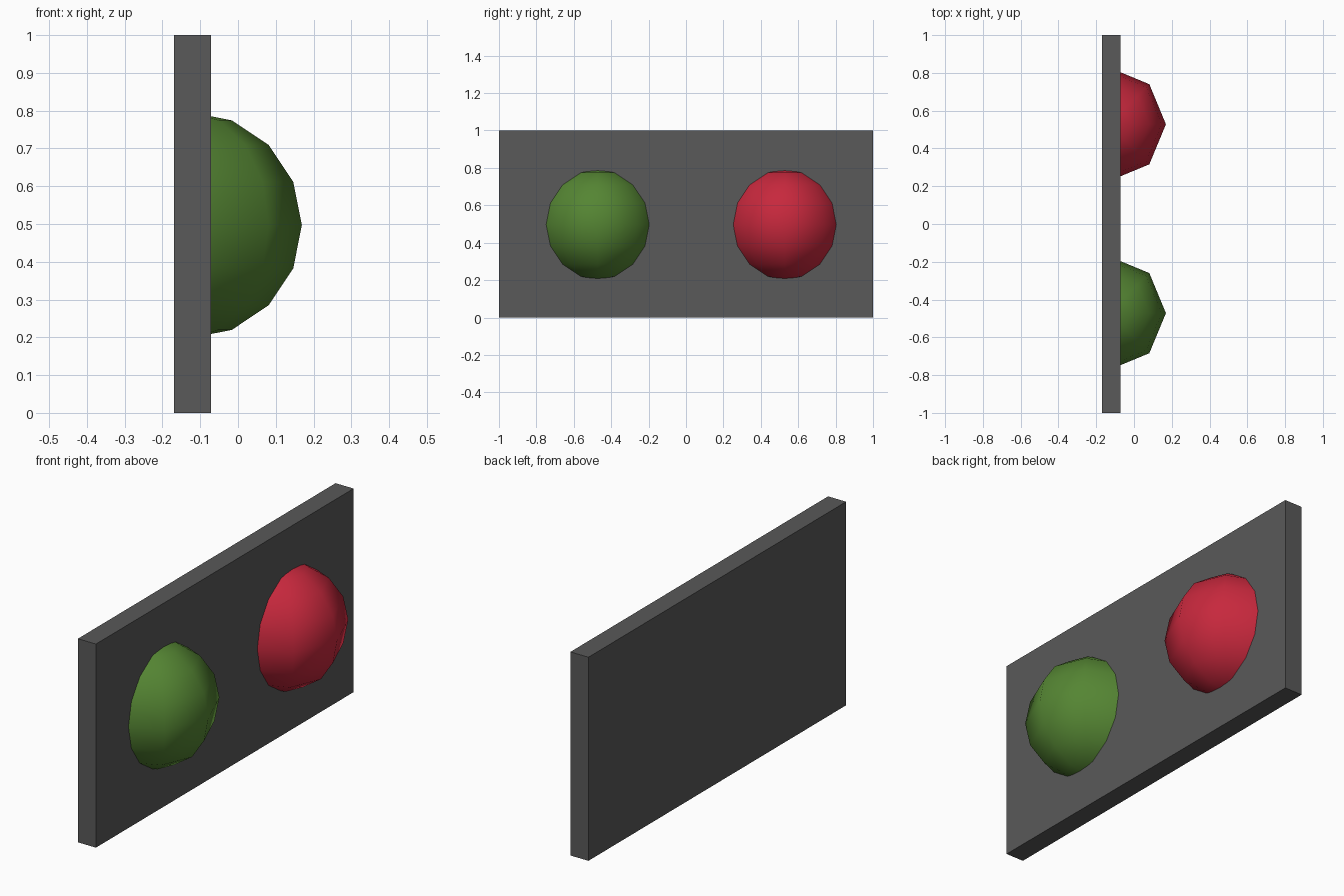
import bpy
import bmesh
from mathutils import Vector

if "Cube" in bpy.data.objects:
    bpy.data.objects.remove(bpy.data.objects["Cube"])


def material(name, rgb):
    mat = bpy.data.materials.new(name)
    mat.diffuse_color = (*rgb, 1.0)
    mat.use_nodes = True
    mat.node_tree.nodes["Principled BSDF"].inputs["Base Color"].default_value = mat.diffuse_color
    return mat


def add_object(name, bm, mat, location):
    mesh = bpy.data.meshes.new(name)
    bm.to_mesh(mesh)
    bm.free()
    mesh.materials.append(mat)
    obj = bpy.data.objects.new(name, mesh)
    obj.location = location
    bpy.context.collection.objects.link(obj)
    return obj


def add_dome(name, y, mat):
    # Low-poly sphere with vertical poles, keeping the half in front of the panel
    bm = bmesh.new()
    bmesh.ops.create_uvsphere(bm, u_segments=8, v_segments=8, radius=0.3)
    bmesh.ops.bisect_plane(bm, geom=bm.verts[:] + bm.edges[:] + bm.faces[:],
                           dist=0.0001, plane_co=Vector((0, 0, 0)),
                           plane_no=Vector((1, 0, 0)), clear_inner=True)
    for face in bm.faces:
        face.smooth = True
    add_object(name, bm, mat, (-0.131, y, 0.497))


grey = material("dark grey", (0.1, 0.1, 0.1))
green = material("green", (0.09, 0.235, 0.033))
red = material("red", (0.57, 0.021, 0.046))

# Upright backing panel
bm = bmesh.new()
bmesh.ops.create_cube(bm, size=1.0)
bmesh.ops.scale(bm, vec=(0.098, 2.0, 1.0), verts=bm.verts)
add_object("back_panel", bm, grey, (-0.121, 0, 0.5))

# Two domed buttons
add_dome("green_button", -0.472, green)
add_dome("red_button", 0.528, red)
